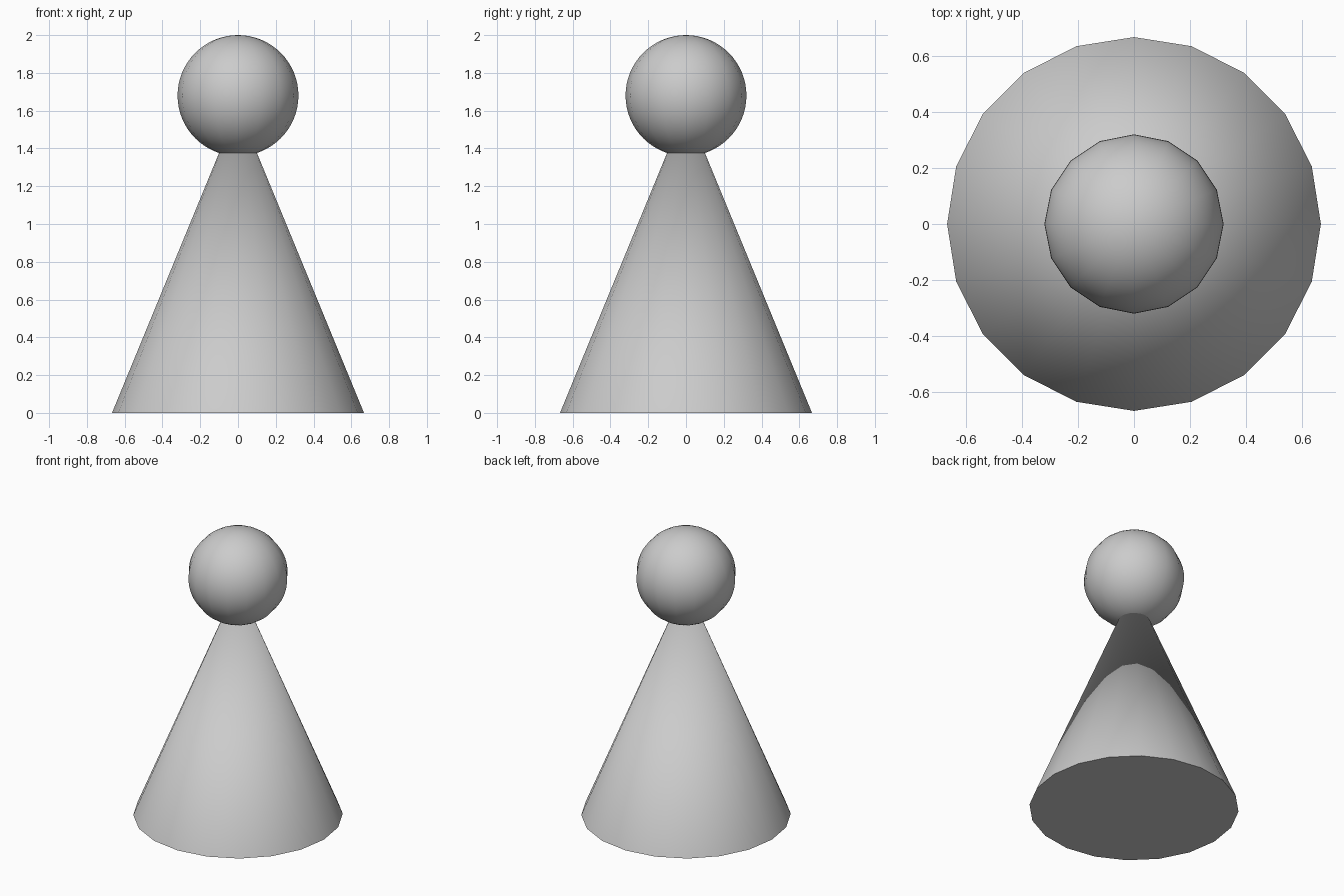
import bpy
from math import radians

if "Cube" in bpy.data.objects:
    bpy.data.objects.remove(bpy.data.objects["Cube"])


def finish(name):
    obj = bpy.context.object
    obj.name = name
    bpy.ops.object.shade_smooth_by_angle(angle=radians(40))
    return obj


# Conical body, its tip hidden inside the head
BODY_HEIGHT = 1.62
bpy.ops.mesh.primitive_cone_add(vertices=20, radius1=0.667, radius2=0,
                                depth=BODY_HEIGHT, location=(0, 0, BODY_HEIGHT / 2))
finish("body")

# Ball head resting on the body
HEAD_RADIUS = 0.32
bpy.ops.mesh.primitive_uv_sphere_add(segments=16, ring_count=32, radius=HEAD_RADIUS,
                                     location=(0, 0, 2 - HEAD_RADIUS))
finish("head")
